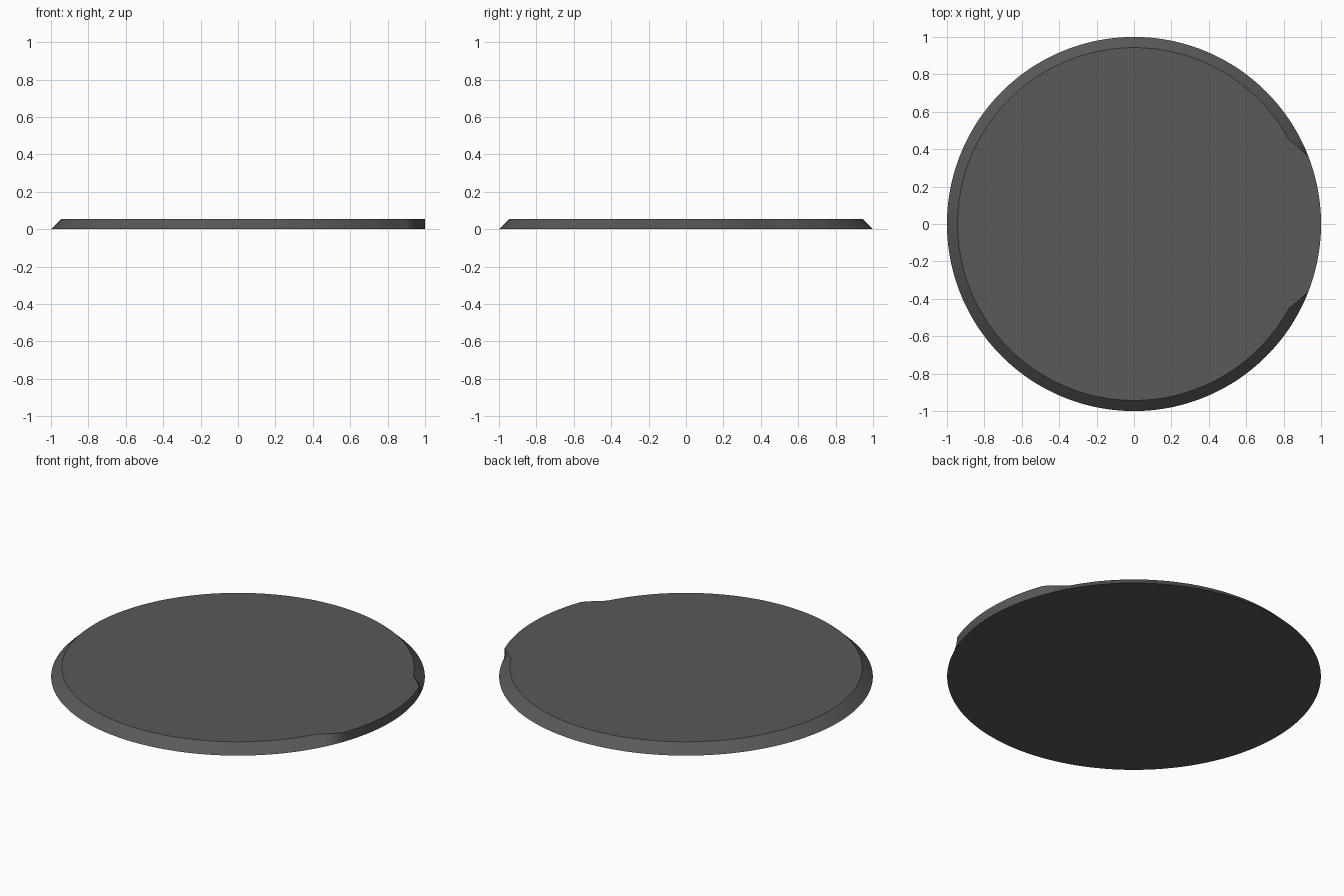
import bpy, bmesh
from math import radians, degrees, cos, sin

if "Cube" in bpy.data.objects:
    bpy.data.objects.remove(bpy.data.objects["Cube"])

SEGMENTS = 240
HEIGHT = 0.055
TOP_RADIUS = 0.943


def top_radius(angle):
    # Chamfered rim, running out to a full-height wall on the +x side
    a = abs((angle + 180) % 360 - 180)
    t = min(max((a - 21) / 7.5, 0), 1)
    return 1 + (TOP_RADIUS - 1) * t


bm = bmesh.new()
angles = [360 * i / SEGMENTS for i in range(SEGMENTS)]
bottom = [bm.verts.new((cos(radians(a)), sin(radians(a)), 0)) for a in angles]
top = [bm.verts.new((top_radius(a) * cos(radians(a)),
                     top_radius(a) * sin(radians(a)), HEIGHT)) for a in angles]

# Flat top and bottom
bm.faces.new(top)
bm.faces.new(bottom[::-1])

# Sloping rim
for i in range(SEGMENTS):
    j = (i + 1) % SEGMENTS
    bm.faces.new((bottom[i], bottom[j], top[j], top[i]))

mesh = bpy.data.meshes.new("round_base")
bm.to_mesh(mesh)
bm.free()
base = bpy.data.objects.new("round_base", mesh)
bpy.context.collection.objects.link(base)

# Smooth rim with sharp borders
bpy.context.view_layer.objects.active = base
base.select_set(True)
bpy.ops.object.shade_smooth_by_angle(angle=radians(20))

# Dark grey finish
mat = bpy.data.materials.new("dark_grey")
mat.diffuse_color = (0.1, 0.1, 0.1, 1)
mat.use_nodes = True
mat.node_tree.nodes["Principled BSDF"].inputs["Base Color"].default_value = mat.diffuse_color
mesh.materials.append(mat)
